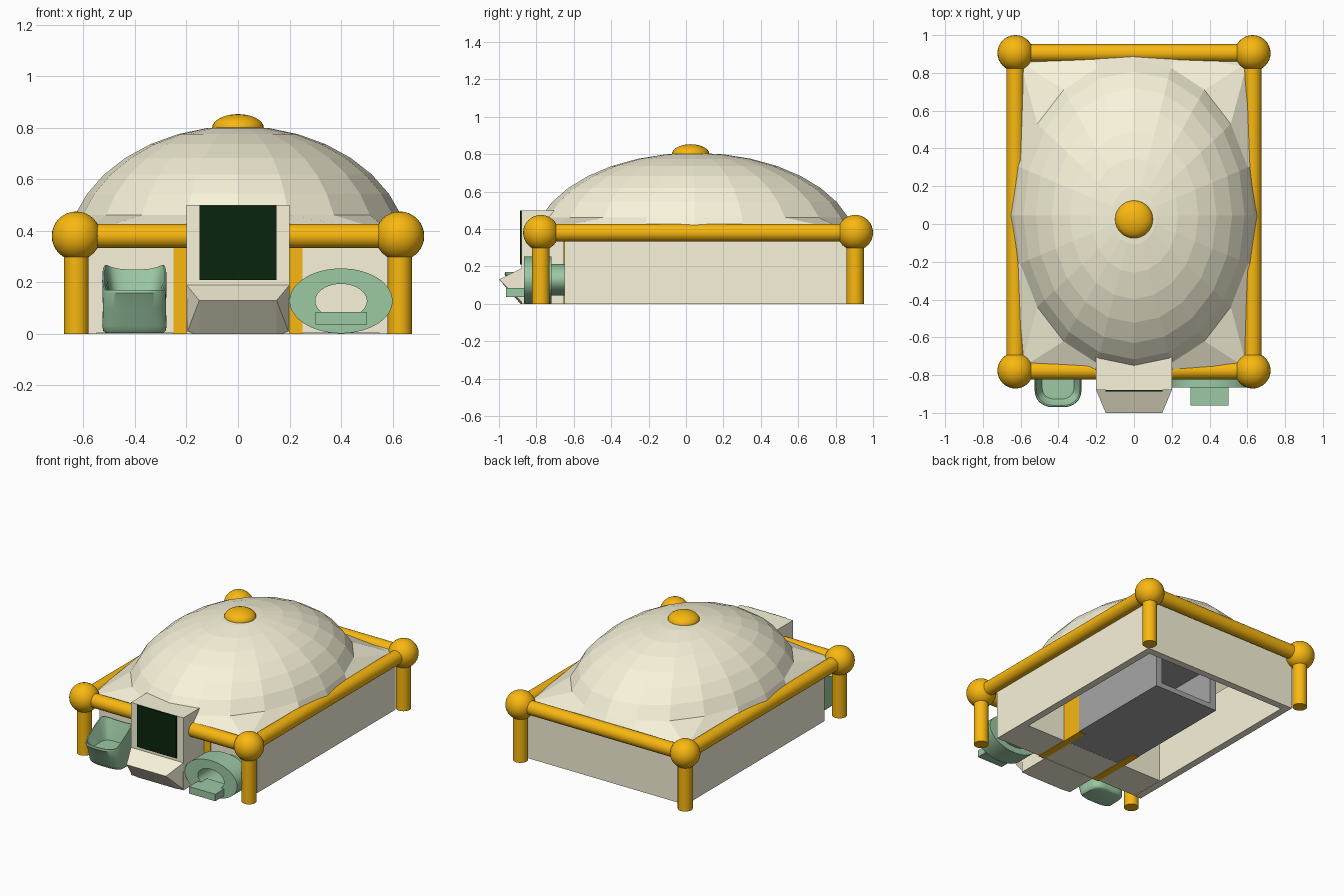
import bpy, bmesh, math
from mathutils import Vector

if "Cube" in bpy.data.objects:
    bpy.data.objects.remove(bpy.data.objects["Cube"])


def material(name, rgb):
    m = bpy.data.materials.new(name)
    m.diffuse_color = (*rgb, 1)
    m.use_nodes = True
    m.node_tree.nodes["Principled BSDF"].inputs["Base Color"].default_value = m.diffuse_color
    return m


CREAM = material("cream", (0.94, 0.90, 0.70))
ORANGE = material("orange", (0.95, 0.48, 0.005))
GREEN = material("green", (0.33, 0.58, 0.37))
SCREEN = material("dark_green", (0.003, 0.018, 0.004))
GREY = material("grey", (0.38, 0.38, 0.38))


def finish(bm, name, mat, smooth=False):
    bmesh.ops.recalc_face_normals(bm, faces=bm.faces)
    me = bpy.data.meshes.new(name)
    bm.to_mesh(me)
    bm.free()
    ob = bpy.data.objects.new(name, me)
    bpy.context.collection.objects.link(ob)
    me.materials.append(mat)
    if smooth:
        bpy.ops.object.select_all(action='DESELECT')
        ob.select_set(True)
        bpy.context.view_layer.objects.active = ob
        bpy.ops.object.shade_smooth_by_angle(angle=math.radians(40))
    return ob


def box(name, x0, x1, y0, y1, z0, z1, mat):
    bm = bmesh.new()
    bmesh.ops.create_cube(bm, size=1)
    for v in bm.verts:
        v.co = ((x0 + x1) / 2 + v.co.x * (x1 - x0),
                (y0 + y1) / 2 + v.co.y * (y1 - y0),
                (z0 + z1) / 2 + v.co.z * (z1 - z0))
    return finish(bm, name, mat)


def rod(name, a, b, r, mat):
    a, b = Vector(a), Vector(b)
    bm = bmesh.new()
    bmesh.ops.create_cone(bm, cap_ends=True, segments=32, radius1=r, radius2=r, depth=(b - a).length)
    rot = (b - a).to_track_quat('Z', 'Y')
    for v in bm.verts:
        v.co = rot @ v.co + (a + b) / 2
    return finish(bm, name, mat, True)


def ball(name, centre, size, mat):
    bm = bmesh.new()
    bmesh.ops.create_uvsphere(bm, u_segments=32, v_segments=16, radius=1)
    for v in bm.verts:
        v.co = Vector(centre) + Vector([v.co[i] * size[i] for i in range(3)])
    return finish(bm, name, mat, True)


def loft(name, rings, mat, smooth, cap_start=False, cap_end=False, closed=False):
    bm = bmesh.new()
    rows = [[bm.verts.new(p) for p in ring] for ring in rings]
    n = len(rows[0])
    pairs = list(zip(rows, rows[1:])) + ([(rows[-1], rows[0])] if closed else [])
    for a, b in pairs:
        for i in range(n):
            bm.faces.new((a[i], a[(i + 1) % n], b[(i + 1) % n], b[i]))
    if cap_start:
        bm.faces.new(rows[0])
    if cap_end:
        bm.faces.new(rows[-1])
    bmesh.ops.remove_doubles(bm, verts=bm.verts, dist=1e-5)
    return finish(bm, name, mat, smooth)


# orange frame: posts, corner balls and rails
X, YF, YB, Z, R = 0.628, -0.776, 0.905, 0.38, 0.047
for sx, side in ((-1, "left"), (1, "right")):
    for y, end in ((YF, "front"), (YB, "back")):
        rod(f"{end}_{side}_post", (sx * X, y, 0), (sx * X, y, Z), R, ORANGE)
        ball(f"{end}_{side}_ball", (sx * X, y, Z), (0.095,) * 3, ORANGE)
    rod(f"{side}_rail", (sx * X, YF, Z), (sx * X, YB, Z), R, ORANGE)
    rod(f"front_{side}_rail", (sx * X, YF, Z), (sx * 0.19, YF, Z), R, ORANGE)
    a, b = sorted((sx * 0.2, sx * 0.25))
    box(f"{side}_front_board", a, b, -0.655, -0.25, 0, 0.38, ORANGE)
    a, b = sorted((sx * 0.55, sx * 0.6))
    box(f"{side}_wall", a, b, -0.65, 0.86, 0, 0.4, CREAM)
rod("back_rail", (-X, YB, Z), (X, YB, Z), R, ORANGE)

# cream walls
box("back_wall", -0.55, 0.55, 0.81, 0.86, 0, 0.4, CREAM)
box("front_wall", -0.55, 0.55, -0.65, -0.4, 0.003, 0.4, CREAM)

# faceted dome with a skirt that reaches out to the four corners
N, CY = 20, 0.045
rings = []
for k in range(8):
    e = math.radians(90 - 71.5 * k / 7)
    rings.append([(0.668 * math.cos(e) * math.cos(t), CY + 0.868 * math.cos(e) * math.sin(t),
                   0.3 + 0.507 * math.sin(e)) for t in (2 * math.pi * i / N for i in range(N))])
quarter = [(0.652, 0, 0.42), (0.618, 0.26, 0.41), (0.6, 0.81, 0.39),
           (0.6, 0.81, 0.39), (0.21, 0.83, 0.41), (0, 0.843, 0.42)]
skirt = []
for i in range(N):
    q, j = divmod(i, 5)
    x, y, z = quarter[j] if q % 2 == 0 else quarter[5 - j]
    skirt.append((x * (-1 if q in (1, 2) else 1), CY + y * (-1 if q > 1 else 1), z))
loft("dome", rings + [skirt], CREAM, False)
ball("dome_cap", (0, 0.025, 0.8), (0.1, 0.1, 0.053), ORANGE)

# screen housing, screen and wedge-shaped console below
box("screen_housing", -0.2, 0.2, -0.88, -0.65, 0, 0.5, CREAM)
box("screen", -0.15, 0.15, -0.888, -0.87, 0.21, 0.499, SCREEN)
bm = bmesh.new()
for s in (-1, 1):
    for p in ((0.2, -0.87, 0), (0.2, -0.88, 0.19), (0.15, -0.88, 0.19), (0.15, -1, 0.13), (0.15, -0.885, 0)):
        bm.verts.new((s * p[0], p[1], p[2]))
bmesh.ops.convex_hull(bm, input=bm.verts)
finish(bm, "console", CREAM)

# grey inner channel, open at the back
box("channel_floor", -0.25, 0.25, -0.4, 0.52, 0.004, 0.04, GREY)
box("channel_top", -0.25, 0.25, -0.4, 0.52, 0.3, 0.34, GREY)
for s in (-1, 1):
    a, b = sorted((s * 0.2, s * 0.249))
    box("channel_side", a, b, -0.4, 0.519, 0.01, 0.33, GREY)


# green oval ring with tray
def oval(rx, rz, y):
    return [(0.4 + rx * math.cos(t), y, 0.128 + rz * math.sin(t))
            for t in (2 * math.pi * i / 64 for i in range(64))]


loft("oval_ring", [oval(0.1, 0.066, -0.65), oval(0.1, 0.066, -0.866), oval(0.2, 0.126, -0.866),
                   oval(0.2, 0.126, -0.72), oval(0.14, 0.085, -0.72), oval(0.14, 0.085, -0.65)],
     GREEN, True, closed=True)
box("ring_tray", 0.3, 0.5, -0.962, -0.8, 0.037, 0.085, GREEN)


# green bucket: leaning front, low front lip and raised back corners
def bucket_ring(s, z=None, drop=0.0, lean=1.0):
    pts = []
    for i in range(48):
        t = 2 * math.pi * i / 48
        c, q = math.cos(t), math.sin(t)
        ux = math.copysign(abs(c) ** 0.5, c)
        uy = math.copysign(abs(q) ** 0.5, q)
        width = 1 - 0.25 * max(0, -uy) ** 4
        x = -0.402 + 0.125 * s * ux * width
        y = -0.835 + 0.135 * s * uy * (lean if uy < 0 else 1)
        rise = min(1, max(0, (uy + 0.6) / 1.3))
        rim = 0.17 + 0.08 * rise + 0.022 * abs(ux) ** 3 * rise
        pts.append((x, y, z if z is not None else rim - drop))
    return pts


loft("bucket", [bucket_ring(0.9, 0.004, lean=0.4), bucket_ring(0.97, 0.012, lean=0.43),
                bucket_ring(1, 0.03, lean=0.5), bucket_ring(0.98, 0.1, lean=0.75),
                bucket_ring(1, None, 0.012), bucket_ring(0.98), bucket_ring(0.93),
                bucket_ring(0.9, None, 0.012), bucket_ring(0.68, 0.12)],
     GREEN, True, cap_start=True, cap_end=True)
